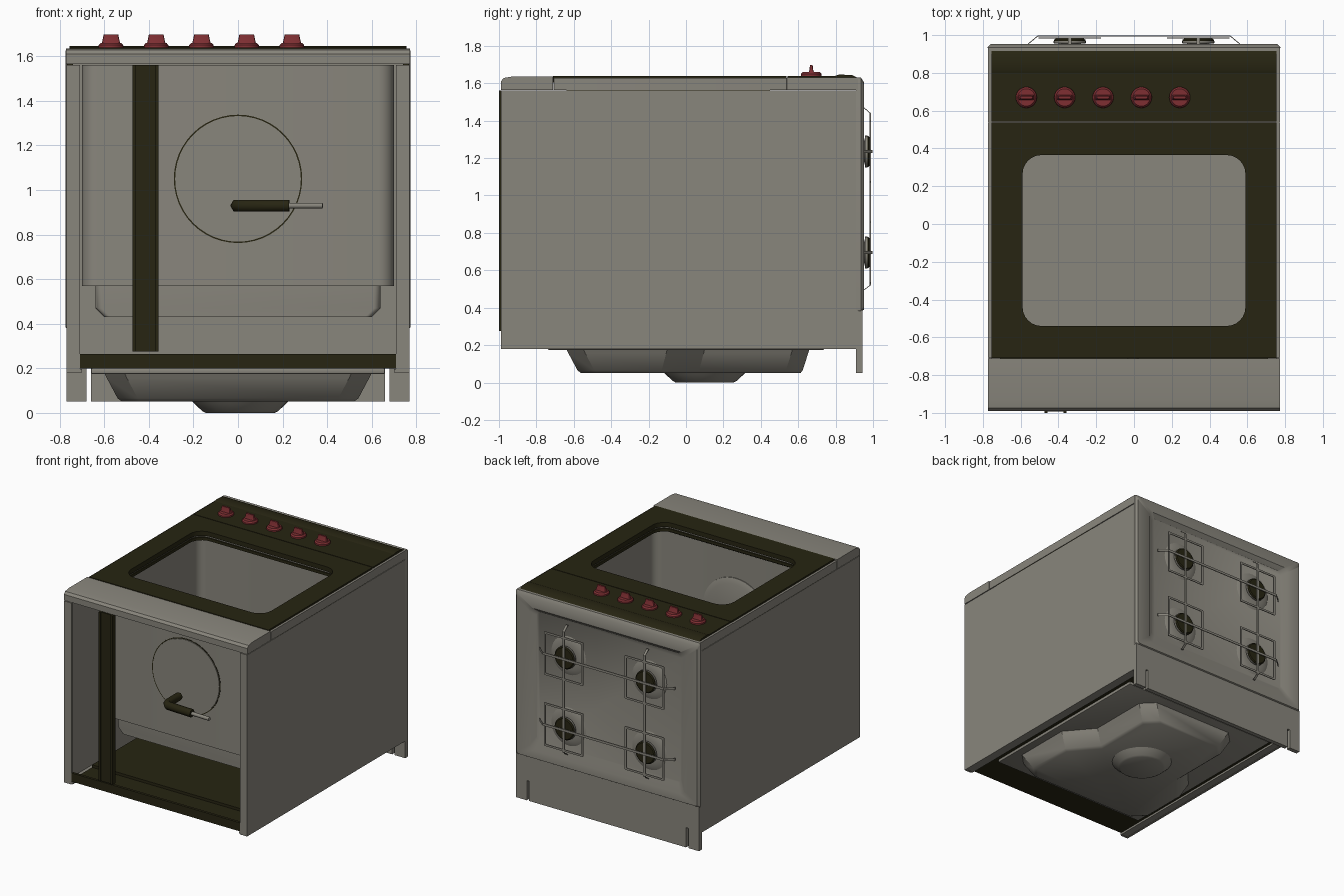
import bpy, bmesh, math
from mathutils import Vector

if "Cube" in bpy.data.objects:
    bpy.data.objects.remove(bpy.data.objects["Cube"])

def material(name, rgb):
    m = bpy.data.materials.new(name)
    m.diffuse_color = (*rgb, 1)
    m.use_nodes = True
    m.node_tree.nodes["Principled BSDF"].inputs["Base Color"].default_value = m.diffuse_color
    return m

GREY = material("warm grey enamel", (0.25, 0.238, 0.203))
DARK = material("dark olive black", (0.020, 0.018, 0.006))
RED = material("knob red", (0.21, 0.028, 0.032))

def finish(name, bm, mat, smooth=False):
    bmesh.ops.recalc_face_normals(bm, faces=bm.faces)
    me = bpy.data.meshes.new(name)
    bm.to_mesh(me)
    bm.free()
    ob = bpy.data.objects.new(name, me)
    bpy.context.collection.objects.link(ob)
    me.materials.append(mat)
    if smooth:
        bpy.ops.object.select_all(action='DESELECT')
        ob.select_set(True)
        bpy.context.view_layer.objects.active = ob
        bpy.ops.object.shade_smooth_by_angle(angle=math.radians(35))
    return ob

def box(name, x, y, z, mat, bevel=0):
    bm = bmesh.new()
    bmesh.ops.create_cube(bm, size=1)
    for v in bm.verts:
        v.co = Vector([(a + b) / 2 + c * (b - a) for (a, b), c in zip((x, y, z), v.co)])
    if bevel:
        bmesh.ops.bevel(bm, geom=bm.edges[:], offset=bevel, segments=2, affect='EDGES', profile=0.5)
    return finish(name, bm, mat, bevel > 0)

def loft(name, rings, mat, caps=(True, True), loop=False, smooth=True):
    """Skin equal-length closed rings of 3D points."""
    bm = bmesh.new()
    vs = [[bm.verts.new(p) for p in r] for r in rings]
    n = len(vs[0])
    pairs = list(zip(vs, vs[1:])) + ([(vs[-1], vs[0])] if loop else [])
    for a, b in pairs:
        for i in range(n):
            bm.faces.new((a[i], a[(i + 1) % n], b[(i + 1) % n], b[i]))
    if not loop:
        if caps[0]:
            bm.faces.new(vs[0])
        if caps[1]:
            bm.faces.new(vs[-1])
    return finish(name, bm, mat, smooth)

def rrect(x0, x1, y0, y1, r, n=6):
    pts = []
    for k, (cx, cy) in enumerate(((x1 - r, y1 - r), (x0 + r, y1 - r), (x0 + r, y0 + r), (x1 - r, y0 + r))):
        for i in range(n + 1):
            a = math.pi / 2 * (k + i / n)
            pts.append((cx + r * math.cos(a), cy + r * math.sin(a)))
    return pts

def at_z(pts, z):
    return [(a, b, z) for a, b in pts]

def at_y(pts, y):
    return [(a, y, b) for a, b in pts]

def circle(cx, cy, r, n=28):
    return [(cx + r * math.cos(2 * math.pi * i / n), cy + r * math.sin(2 * math.pi * i / n)) for i in range(n)]

def frame(name, outer, inner, z0, z1, mat):
    loft(name, [at_z(outer, z0), at_z(outer, z1), at_z(inner, z1), at_z(inner, z0)], mat, loop=True)

def tube(name, pts, r, mat, closed=False):
    cu = bpy.data.curves.new(name, 'CURVE')
    cu.dimensions = '3D'
    cu.bevel_depth = r
    cu.bevel_resolution = 1
    cu.use_fill_caps = True
    sp = cu.splines.new('POLY')
    sp.points.add(len(pts) - 1)
    for p, c in zip(sp.points, pts):
        p.co = (*c, 1)
    sp.use_cyclic_u = closed
    cu.materials.append(mat)
    bpy.context.collection.objects.link(bpy.data.objects.new(name, cu))

# side panels with folded flanges
for s, side in ((-1, "left"), (1, "right")):
    def sx(a, b):
        return tuple(sorted((s * a, s * b)))
    box(side + "_side_panel", sx(0.755, 0.77), (-0.99, 0.91), (0.18, 1.56), GREY)
    box(side + "_bottom_flange", sx(0.71, 0.765), (-0.99, -0.975), (0.18, 1.56), GREY)
    box(side + "_back_flange", sx(0.70, 0.765), (-0.985, 0.91), (0.182, 0.197), GREY)
    box(side + "_rear_foot", sx(0.68, 0.77), (0.91, 0.943), (0.05, 0.21), GREY)
    box(side + "_hinge_gap", sx(0.74, 0.768), (-0.64, 0.45), (1.55, 1.575), DARK)

# dark back sheet (lying as the floor) with its lip, and the bottom brace
box("back_sheet", (-0.71, 0.71), (-0.985, 0.91), (0.2, 0.215), DARK)
box("back_sheet_lip", (-0.71, 0.71), (-0.985, -0.965), (0.2, 0.265), DARK)
box("back_sheet_step", (-0.71, 0.71), (-0.74, 0.9), (0.205, 0.235), DARK)
box("bottom_brace", (-0.47, -0.36), (-0.992, -0.98), (0.275, 1.56), DARK)
for x in (-0.465, -0.365):
    box("brace_rib", (x - 0.008, x + 0.008), (-1.0, -0.96), (0.275, 1.56), DARK)

# pressed rear cover: flange, stepped pan and round boss
box("rear_cover_flange", (-0.66, 0.66), (-0.74, 0.74), (0.175, 0.2), GREY, 0.006)
def pan(d):
    wide, slim, lo, hi = 0.60 - d, 0.43 - d, -0.64 + d, 0.66 - d * 0.6
    half = [(wide - 0.09, lo), (wide, lo + 0.09), (wide, -0.1 - d / 2), (slim, 0.1 - d / 2), (slim, hi - 0.09), (slim - 0.09, hi)]
    return half + [(-x, y) for x, y in reversed(half)]
loft("rear_cover_pan", [at_z(pan(0), 0.18), at_z(pan(0.012), 0.155), at_z(pan(0.06), 0.065), at_z(pan(0.08), 0.05)], GREY)
loft("rear_cover_boss", [at_z(circle(0.01, 0.1, r), z) for r, z in ((0.22, 0.055), (0.205, 0.04), (0.17, 0.008), (0.155, 0.0))], GREY)

# oven cavity: rounded liner open towards the door
liner = rrect(-0.70, 0.70, -0.62, 0.53, 0.07)
inside = rrect(-0.685, 0.685, -0.605, 0.515, 0.06)
loft("oven_liner", [at_z(liner, 1.56), at_z(liner, 0.57), at_z(inside, 0.585), at_z(inside, 1.56)], GREY, (False, False), loop=True)
box("oven_back_wall", (-0.66, 0.66), (-0.59, 0.5), (0.57, 0.59), GREY)
loft("oven_back_box", [at_z(rrect(-h, h, -0.55, 0.48, 0.03), z) for h, z in ((0.64, 0.57), (0.64, 0.47), (0.6, 0.43))], GREY)
tube("oven_seal", at_z(rrect(-0.65, 0.65, -0.58, 0.5, 0.1), 1.555), 0.008, DARK, True)
# round oven floor disc with its outline, visible on both sides
loft("oven_floor_disc", [at_y(circle(0, 1.05, r, 48), y) for r, y in ((0.28, -0.625), (0.28, -0.6), (0.24, -0.585))], GREY)
loft("floor_disc_seam", [at_y(circle(0, 1.05, r, 48), y) for r, y in ((0.288, -0.61), (0.288, -0.622), (0.282, -0.622), (0.282, -0.61))], DARK, loop=True)

# gas inlet: dark elbow hose and grey rod
tube("gas_hose", [(-0.005, -0.70, 0.93), (-0.005, -0.84, 0.93), (0.02, -0.87, 0.93), (0.23, -0.88, 0.93)], 0.03, DARK)
tube("gas_pipe", [(0.2, -0.88, 0.93), (0.38, -0.885, 0.93)], 0.014, GREY)

# face: drawer front, door shell, dark door frame and control panel
loft("drawer_front", [[(x, y, z) for y, z in ((-0.99, 1.565), (-0.99, 1.61), (-0.975, 1.628), (-0.93, 1.636), (-0.712, 1.636), (-0.712, 1.565))] for x in (-0.772, 0.772)], GREY)
window = rrect(-0.59, 0.59, -0.54, 0.365, 0.1)
frame("door_shell", rrect(-0.772, 0.772, -0.708, 0.54, 0.004), rrect(-0.605, 0.605, -0.555, 0.38, 0.1), 1.565, 1.628, GREY)
frame("door_frame", rrect(-0.755, 0.755, -0.71, 0.538, 0.006), window, 1.605, 1.64, DARK)
frame("door_inner_trim", rrect(-0.62, 0.62, -0.57, 0.395, 0.1), rrect(-0.595, 0.595, -0.545, 0.37, 0.1), 1.568, 1.59, DARK)
box("control_shell", (-0.772, 0.772), (0.54, 0.93), (1.565, 1.63), GREY)
box("control_panel", (-0.755, 0.755), (0.543, 0.81), (1.61, 1.64), DARK)
loft("panel_ridge", [[(x, y, z) for y, z in ((0.80, 1.62), (0.80, 1.64), (0.82, 1.647), (0.89, 1.643), (0.915, 1.63), (0.915, 1.62))] for x in (-0.755, 0.755)], DARK)

# five knobs with grips
for i in range(5):
    x, y = -0.57 + i * 0.203, 0.67
    loft("knob_base", [at_z(circle(x, y, r), z) for r, z in ((0.056, 1.636), (0.055, 1.65), (0.046, 1.66))], RED)
    loft("knob_grip", [at_z(rrect(x - a, x + a, y - 0.01 - b, y + 0.01 + b, 0.006, 2), z)
                       for a, b, z in ((0.042, 0.006, 1.655), (0.038, 0.0, 1.672), (0.033, -0.003, 1.697))], RED)

# cooktop with a recessed well, and the apron behind it
loft("cooktop", [at_y(rrect(*r), y) for r, y in (
    ((-0.77, 0.77, 0.38, 1.63, 0.01), 0.91), ((-0.775, 0.775, 0.38, 1.63, 0.01), 0.935),
    ((-0.76, 0.76, 0.39, 1.605, 0.02), 0.952), ((-0.65, 0.65, 0.45, 1.53, 0.03), 0.952),
    ((-0.61, 0.61, 0.52, 1.50, 0.03), 0.924))], GREY)
box("cooktop_apron", (-0.77, 0.77), (0.91, 0.943), (0.2, 0.39), GREY)
box("apron_skirt", (-0.66, 0.66), (0.91, 0.943), (0.05, 0.21), GREY)

# burners with dark caps and square trivet frames
for x in (-0.34, 0.34):
    for z in (0.695, 1.235):
        def rings(*ry):
            return [at_y(circle(x, z, r), y) for r, y in ry]
        loft("burner_dish", rings((0.15, 0.922), (0.12, 0.935), (0.08, 0.937)), GREY)
        loft("burner_body", rings((0.055, 0.93), (0.06, 0.955), (0.085, 0.957), (0.085, 0.97)), GREY)
        loft("burner_cap", rings((0.083, 0.968), (0.083, 0.975), (0.075, 0.981)), DARK)
        o, i = 0.165, 0.15
        sq_o = rrect(x - o, x + o, z - o, z + o, 0.004, 1)
        sq_i = rrect(x - i, x + i, z - i, z + i, 0.004, 1)
        loft("trivet_square", [at_y(sq_o, 0.982), at_y(sq_o, 0.988), at_y(sq_i, 0.988), at_y(sq_i, 0.982)], GREY, loop=True)

# flat trivet bars with bent ends
W, T = 0.009, 0.003
CORNERS = ((-W, -T), (W, -T), (W, T), (-W, T))
for x in (-0.34, 0.34):
    loft("trivet_bar_upright", [[(x + a, y + b, z) for a, b in CORNERS]
         for z, y in ((0.49, 0.945), (0.52, 0.985), (1.44, 0.985), (1.475, 0.945))], GREY, smooth=False)
for z in (0.695, 1.235):
    loft("trivet_bar_across", [[(x, y + b, z + a) for a, b in CORNERS]
         for x, y in ((-0.57, 0.945), (-0.51, 0.995), (0.51, 0.995), (0.57, 0.945))], GREY, smooth=False)
